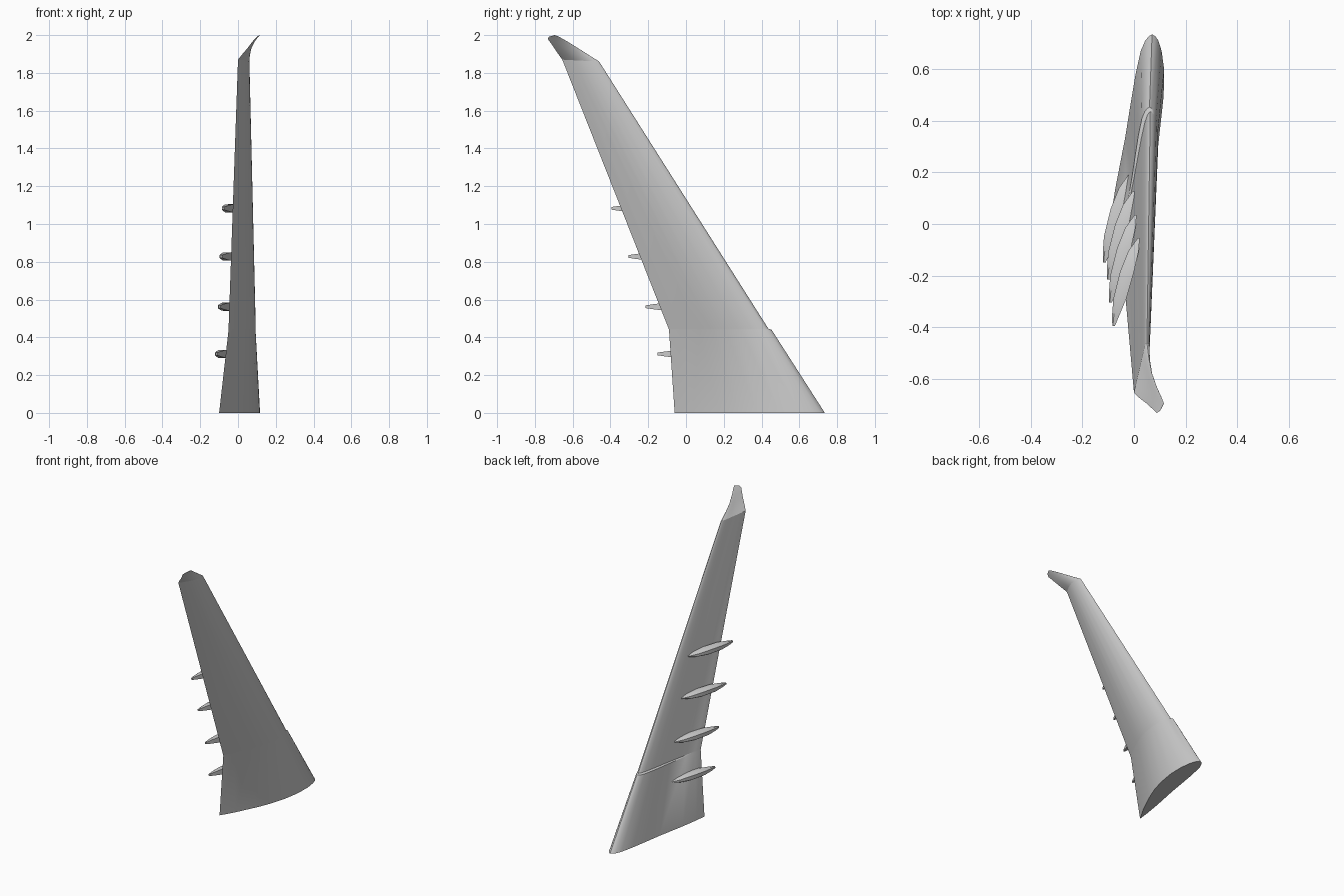
import bpy, bmesh, math
from mathutils import Vector

cube = bpy.data.objects.get("Cube")
if cube:
    bpy.data.objects.remove(cube, do_unlink=True)

grey = bpy.data.materials.new("light grey paint")
grey.use_nodes = True
COLOUR = (0.6, 0.6, 0.6, 1)
grey.diffuse_color = COLOUR
grey.node_tree.nodes["Principled BSDF"].inputs["Base Color"].default_value = COLOUR

# Airfoil: (chord fraction from trailing edge, offset over chord)
UPPER = [(0, 0), (.12, .043), (.3, .092), (.42, .115), (.55, .125), (.7, .118),
         (.83, .093), (.92, .062), (.97, .036), (.992, .016), (1, 0)]
LOWER = [(.992, -.012), (.97, -.026), (.92, -.037), (.8, -.038),
         (.65, -.031), (.5, -.023), (.25, -.018), (.1, -.01)]


def airfoil(te, le, up=1, low=1):
    """One wing section between a trailing and a leading point."""
    te, le = Vector(te), Vector(le)
    chord = (le - te).length
    ring = []
    for pts, k in ((UPPER, up), (LOWER, low)):
        ring += [te.lerp(le, u) + Vector((d * k * chord, 0, 0)) for u, d in pts]
    return ring


def loft(name, rings, angle):
    """Skin a row of closed rings and cap both ends."""
    bm = bmesh.new()
    rows = [[bm.verts.new(p) for p in ring] for ring in rings]
    n = len(rows[0])
    for a, b in zip(rows, rows[1:]):
        for i in range(n):
            j = (i + 1) % n
            bm.faces.new((a[i], a[j], b[j], b[i]))
    bm.faces.new(rows[0])
    bm.faces.new(rows[-1])
    bmesh.ops.recalc_face_normals(bm, faces=bm.faces)
    mesh = bpy.data.meshes.new(name)
    bm.to_mesh(mesh)
    bm.free()
    obj = bpy.data.objects.new(name, mesh)
    bpy.context.collection.objects.link(obj)
    mesh.materials.append(grey)
    bpy.ops.object.select_all(action='DESELECT')
    obj.select_set(True)
    bpy.context.view_layer.objects.active = obj
    bpy.ops.object.shade_smooth_by_angle(angle=math.radians(angle))
    return obj


# Main wing, with a small ledge where the inner and outer panels meet
KINK_TE = Vector((-.05, -.09, .44))
TIP_TE, TIP_LE = Vector((0, -.655, 1.87)), Vector((.05, -.46, 1.86))
loft("wing", [
    airfoil((-.1, -.06, 0), (.07, .735, 0)),
    airfoil(KINK_TE, (.06, .453, .44)),
    airfoil(KINK_TE + Vector((0, -.002, .006)), (.063, .436, .446), 1, .6),
    airfoil(TIP_TE, TIP_LE, 1, .6),
], 30)

# Upswept winglet
loft("winglet", [
    airfoil(TIP_TE, TIP_LE, 1, .6),
    airfoil((.022, -.675, 1.898), (.057, -.517, 1.896), .8, .5),
    airfoil((.048, -.695, 1.928), (.068, -.575, 1.933), .6, .4),
    airfoil((.07, -.715, 1.957), (.088, -.631, 1.968), .5, .4),
    airfoil((.088, -.732, 1.98), (.109, -.677, 1.994), .4, .3),
    airfoil((.1, -.725, 1.992), (.116, -.695, 2.0), .3, .2),
], 40)

# Flap track fairings: (y back from nose, lower x, upper x, half width)
STATIONS = [(0, -.004, .004, .003), (-.05, -.04, .0, .014), (-.13, -.072, -.018, .022),
            (-.235, -.098, -.048, .021), (-.3, -.103, -.075, .013), (-.34, -.102, -.092, .007)]


def fairing(name, x, y, z):
    rings = []
    for dy, low, up, w in STATIONS:
        mid = low + (up - low) * .25
        outline = [(up, -w), (mid, -w), (low, -w * .6), (low, w * .6), (mid, w), (up, w)]
        rings.append([Vector((x + px, y + dy, z + pz)) for px, pz in outline])
    return loft(name, rings, 35)


for i, nose in enumerate([(-.018, .19, .312), (-.002, .125, .562),
                          (.006, .035, .828), (.018, -.055, 1.083)]):
    fairing(f"flap_fairing_{i + 1}", *nose)
